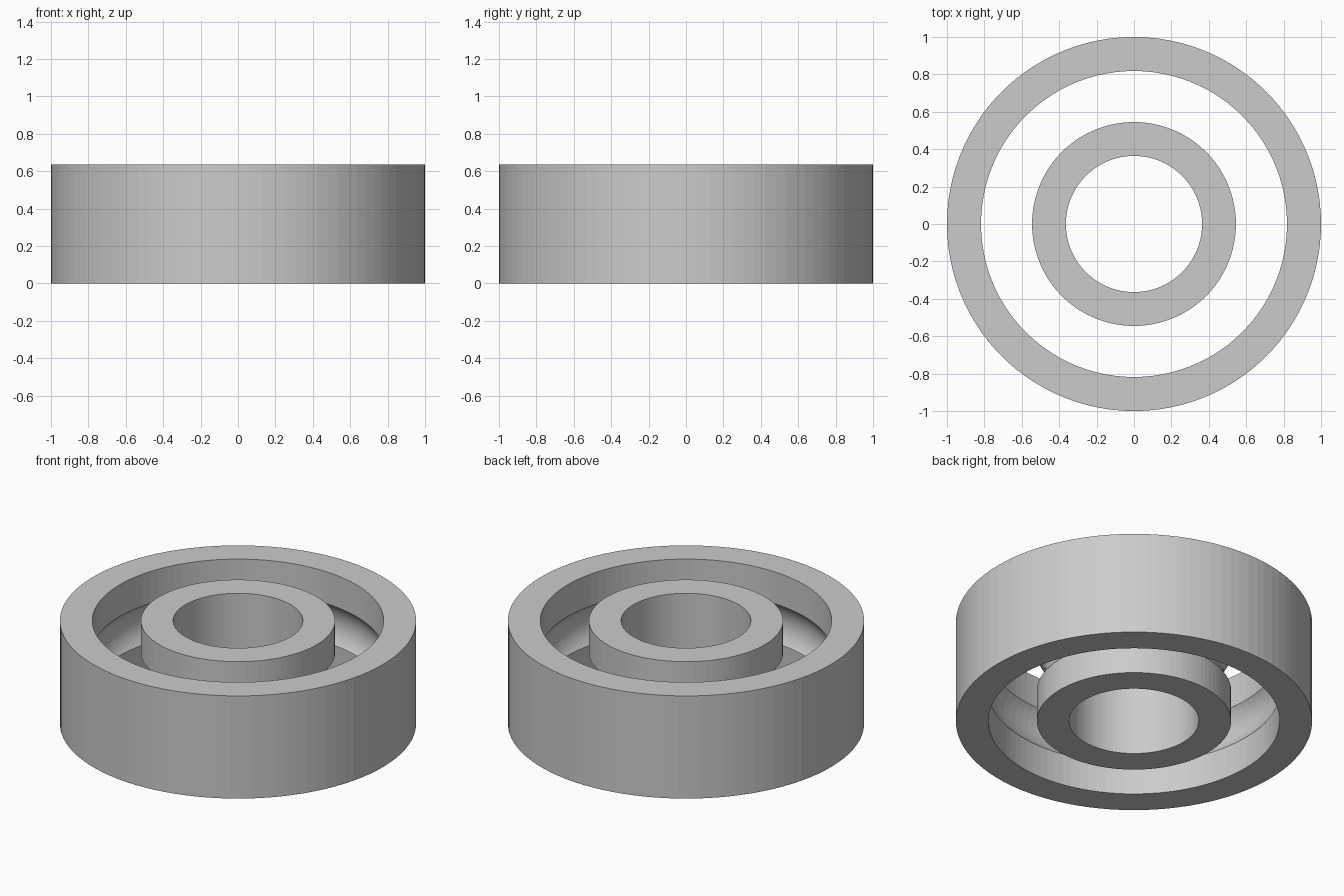
import bpy
import bmesh
import math

cube = bpy.data.objects.get("Cube")
if cube:
    bpy.data.objects.remove(cube, do_unlink=True)

SEGMENTS = 100          # sides around each ring
ARC_STEPS = 20          # steps across the ball groove
HEIGHT = 0.636
PITCH = 0.682           # radius of the ball track centre line
GROOVE = 0.182          # radius of the groove section

steel = bpy.data.materials.new("steel grey")
steel.use_nodes = True
colour = (0.6, 0.6, 0.6, 1)
steel.diffuse_color = colour
steel.node_tree.nodes["Principled BSDF"].inputs["Base Color"].default_value = colour


def make_race(name, plain_radius, track_radius):
    """Revolve a rectangular section with a round groove in the track side."""
    offset = track_radius - PITCH
    half_angle = math.acos(abs(offset) / GROOVE)
    side = math.copysign(1, offset)
    profile = [(plain_radius, 0), (track_radius, 0)]
    for i in range(ARC_STEPS + 1):
        a = half_angle * (2 * i / ARC_STEPS - 1)
        profile.append((PITCH + side * GROOVE * math.cos(a),
                        HEIGHT / 2 + GROOVE * math.sin(a)))
    profile += [(track_radius, HEIGHT), (plain_radius, HEIGHT)]

    bm = bmesh.new()
    verts = [bm.verts.new((r, 0, z)) for r, z in profile]
    edges = [bm.edges.new((v, verts[i - 1])) for i, v in enumerate(verts)]
    bmesh.ops.spin(bm, geom=verts + edges, cent=(0, 0, 0), axis=(0, 0, 1),
                   angle=math.tau, steps=SEGMENTS, use_merge=True)
    bmesh.ops.remove_doubles(bm, verts=bm.verts, dist=0.0001)
    bmesh.ops.recalc_face_normals(bm, faces=bm.faces)
    mesh = bpy.data.meshes.new(name)
    bm.to_mesh(mesh)
    bm.free()
    mesh.materials.append(steel)
    race = bpy.data.objects.new(name, mesh)
    bpy.context.collection.objects.link(race)
    return race


# Two concentric rings with facing grooves
make_race("outer_ring", 1.0, 0.818)
make_race("inner_ring", 0.364, 0.545)
